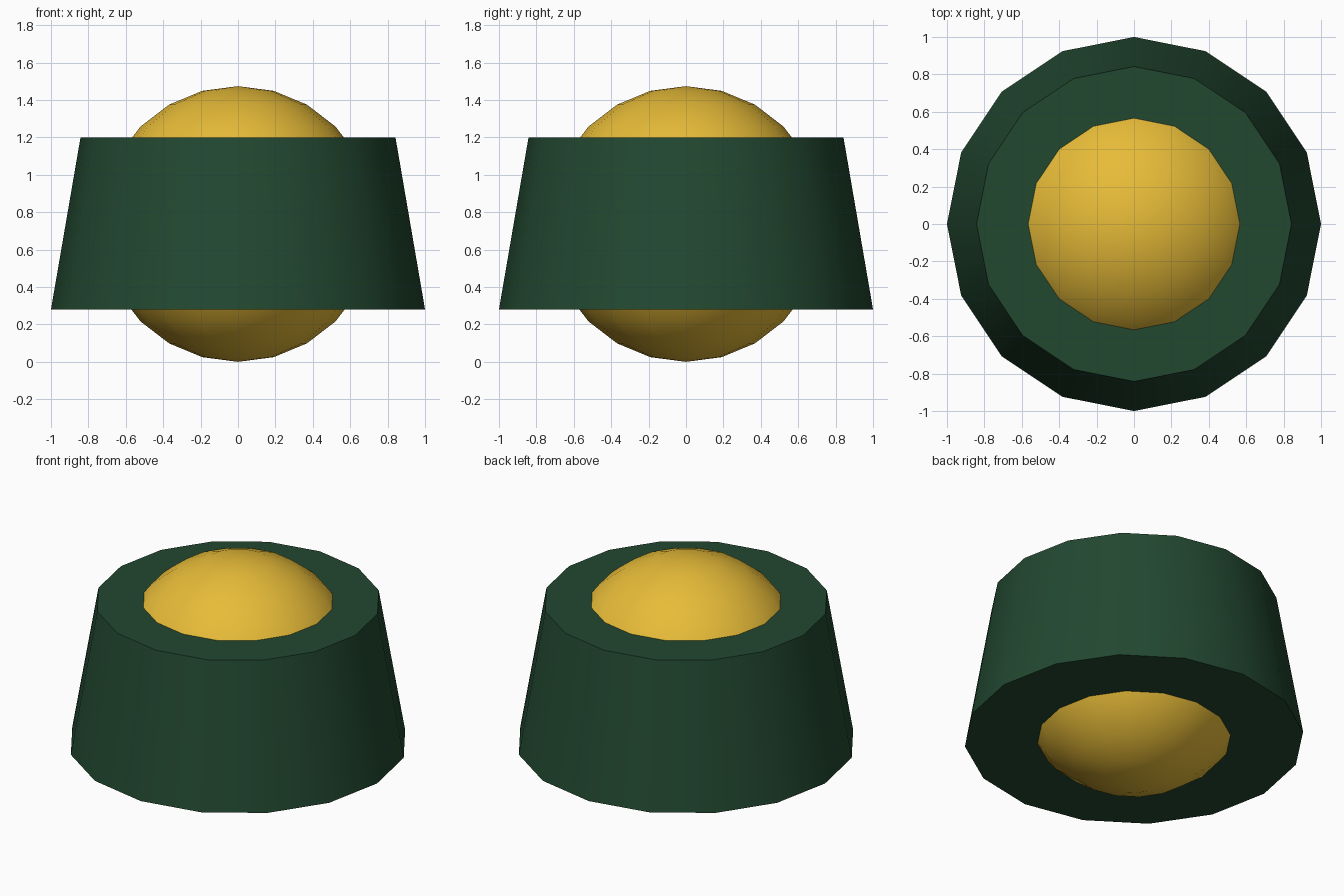
import bpy
from math import radians

if "Cube" in bpy.data.objects:
    bpy.data.objects.remove(bpy.data.objects["Cube"])


def finish(name, color):
    """Name the active object, colour it and shade it smooth with sharp rims."""
    obj = bpy.context.object
    obj.name = name
    mat = bpy.data.materials.new(name + "_material")
    mat.diffuse_color = color
    mat.use_nodes = True
    mat.node_tree.nodes["Principled BSDF"].inputs["Base Color"].default_value = mat.diffuse_color
    obj.data.materials.append(mat)
    bpy.ops.object.shade_smooth_by_angle(angle=radians(30))


# Tapered 16-sided collar
bottom, top = 0.28, 1.20
bpy.ops.mesh.primitive_cone_add(vertices=16, radius1=1.0, radius2=0.842,
                                depth=top - bottom,
                                location=(0, 0, (bottom + top) / 2))
finish("tapered_collar", (0.016, 0.065, 0.03, 1))

# Ball showing through the top and bottom of the collar
radius = 0.737
bpy.ops.mesh.primitive_uv_sphere_add(segments=16, ring_count=12, radius=radius,
                                     location=(0, 0, radius))
finish("ball", (0.8, 0.5, 0.04, 1))
